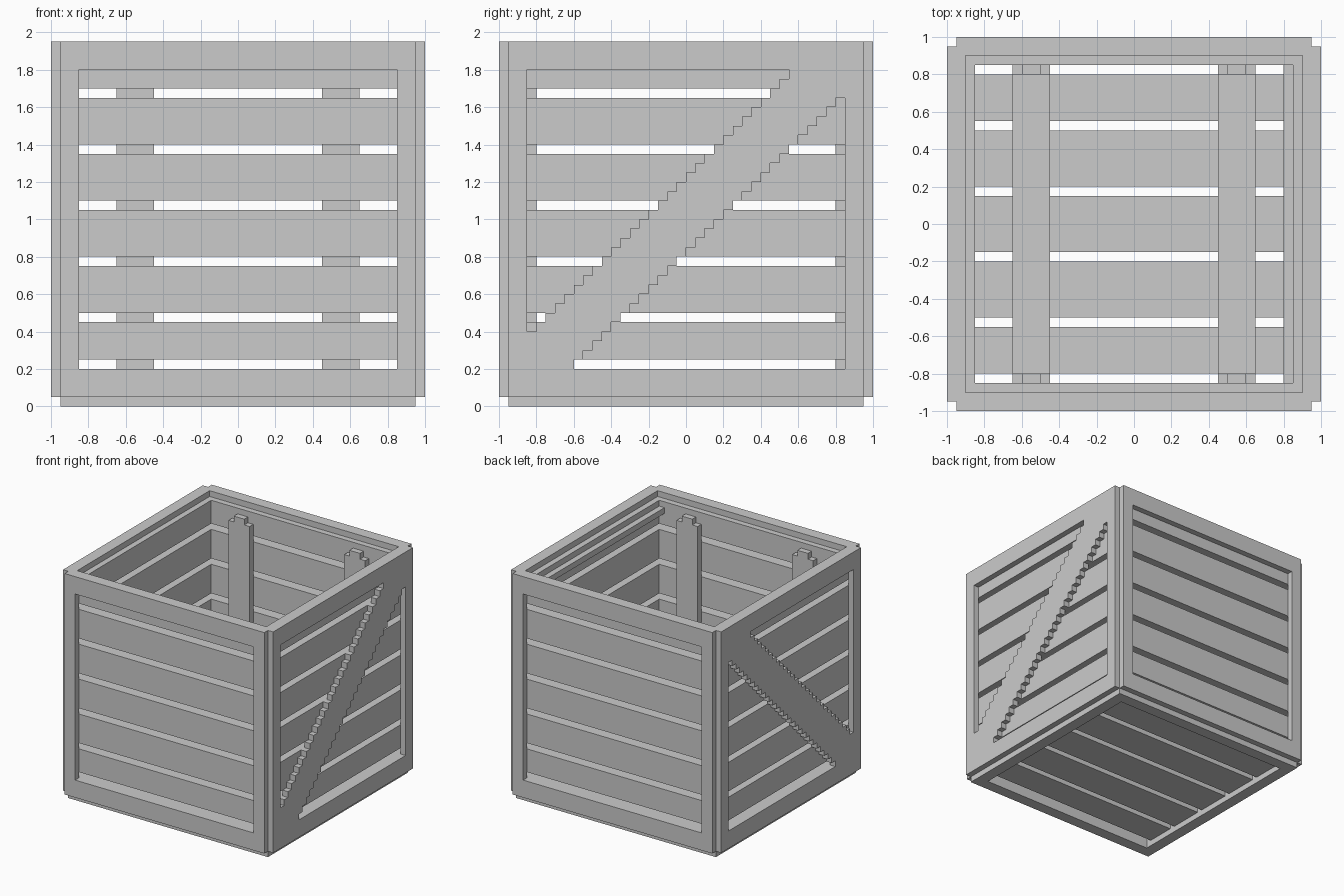
import bpy, bmesh
from mathutils import Vector

if "Cube" in bpy.data.objects:
    bpy.data.objects.remove(bpy.data.objects["Cube"])


def finish(name, bm):
    bmesh.ops.recalc_face_normals(bm, faces=bm.faces)
    mesh = bpy.data.meshes.new(name)
    bm.to_mesh(mesh)
    bm.free()
    ob = bpy.data.objects.new(name, mesh)
    bpy.context.collection.objects.link(ob)
    return ob


def box(name, x, y, z):
    bm = bmesh.new()
    bmesh.ops.create_cube(bm, size=1)
    for v in bm.verts:
        v.co = Vector([(a + b) / 2 + c * (b - a) for (a, b), c in zip((x, y, z), v.co)])
    return finish(name, bm)


def prism(name, points, direction):
    """Flat outline pushed along a direction."""
    bm = bmesh.new()
    face = bm.faces.new([bm.verts.new(p) for p in points])
    ext = bmesh.ops.extrude_face_region(bm, geom=[face], use_keep_orig=True)
    verts = [g for g in ext["geom"] if isinstance(g, bmesh.types.BMVert)]
    bmesh.ops.translate(bm, verts=verts, vec=direction)
    return finish(name, bm)


def span(s, a, b):
    return tuple(sorted((s * a, s * b)))


# The lowest row closes the wall down to the base frame
slat_rows = [(.05, .2), (.25, .45), (.5, .75), (.8, 1.05), (1.1, 1.35), (1.4, 1.65), (1.7, 1.9)]

# Stepped outline of the diagonal brace, in y and z
lower, upper = [], []
for i in range(32):
    z = .2 + .05 * i
    lo, hi = max(z - 1.2, -.85), min(z - .8, .85)
    lower += [(hi, z), (hi, z + .05)]
    upper += [(lo, z), (lo, z + .05)]
outline = []
for p in lower + upper[::-1]:
    # drop points that sit midway along a straight vertical edge
    if len(outline) > 1 and abs(outline[-1][0] - p[0]) < 1e-5 and abs(outline[-2][0] - p[0]) < 1e-5:
        outline.pop()
    if not outline or (Vector(outline[-1]) - Vector(p)).length > 1e-5:
        outline.append(p)

for s in (-1, 1):
    outer, slat, cap = span(s, .95, 1), span(s, .85, .95), span(s, .9, .95)

    # Thin wall frames: two stiles and two rails per wall
    for t in (-1, 1):
        box("end_stile", span(t, .85, .95), outer, (.05, 1.95))
        box("side_stile", outer, span(t, .85, .95), (.05, 1.95))
    for z in ((.05, .2), (1.8, 1.95)):
        box("end_rail", (-.85, .85), outer, z)
        box("side_rail", outer, (-.85, .85), z)

    # Thick wall slats behind the frames
    for z in slat_rows:
        box("end_slat", (-.95, .95), slat, z)
        box("side_slat", slat, (-.85, .85), z)

    # Rim on top of the slats
    box("end_rim", (-.95, .95), cap, (1.9, 1.95))
    box("side_rim", cap, (-.9, .9), (1.9, 1.95))

    # Stepped diagonal brace
    prism("diagonal_brace", [(s * .95, y, z) for y, z in outline], (s * .05, 0, 0))

    # Base frame
    box("base_side", slat, (-.95, .95), (0, .05))
    box("base_end", (-.85, .85), slat, (0, .05))

    # Floor bearer with an inner post at each end
    c = s * .55
    box("floor_bearer", (c - .1, c + .1), (-.85, .85), (.15, .2))
    for t in (-1, 1):
        box("inner_post", (c - .1, c + .1), span(t, .8, .85), (.2, 1.8))
        box("post_tip", (c - .05, c + .05), span(t, .8, .85), (1.8, 1.85))

# Floor slats
for y in ((-.8, -.55), (-.5, -.2), (-.15, .15), (.2, .5), (.55, .8)):
    box("floor_slat", (-.85, .85), y, (.05, .15))

# Single rail inside the right wall
box("inner_rail", (.8, .85), (-.85, .85), (1.8, 1.85))
